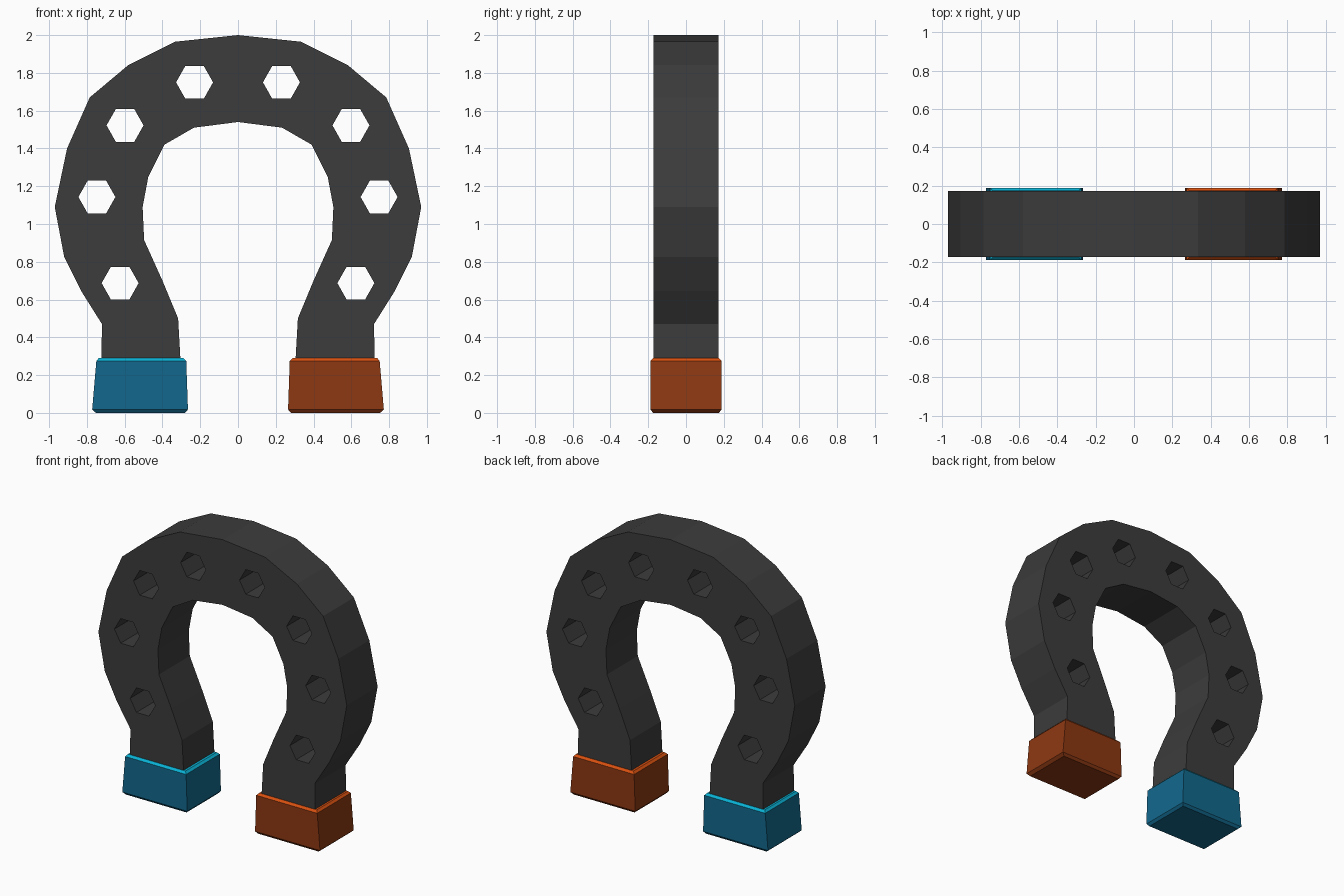
import bpy, bmesh, math

if "Cube" in bpy.data.objects:
    bpy.data.objects.remove(bpy.data.objects["Cube"])

def material(name, rgb):
    m = bpy.data.materials.new(name)
    m.diffuse_color = (*rgb, 1.0)
    m.use_nodes = True
    m.node_tree.nodes["Principled BSDF"].inputs["Base Color"].default_value = m.diffuse_color
    return m

grey = material("dark grey", (0.045, 0.045, 0.045))
blue = material("blue", (0.006, 0.14, 0.27))
cyan = material("cyan edge", (0.003, 0.44, 0.66))
rust = material("rust orange", (0.27, 0.04, 0.006))
orange = material("orange edge", (0.68, 0.08, 0.005))

def finish(name, bm, mats):
    bmesh.ops.remove_doubles(bm, verts=bm.verts, dist=0.0005)
    bmesh.ops.recalc_face_normals(bm, faces=bm.faces)
    me = bpy.data.meshes.new(name)
    bm.to_mesh(me)
    bm.free()
    for m in mats:
        me.materials.append(m)
    ob = bpy.data.objects.new(name, me)
    bpy.context.collection.objects.link(ob)
    return ob

# Horseshoe body: right half of the outline, from top outside and from foot inside
outer = [(0, 2.0), (0.333, 1.965), (0.58, 1.842), (0.785, 1.67), (0.905, 1.40),
         (0.97, 1.09), (0.92, 0.825), (0.83, 0.645), (0.72, 0.47), (0.725, 0.2)]
inner = [(0.30, 0.2), (0.317, 0.50), (0.40, 0.70), (0.497, 0.915), (0.505, 1.09),
         (0.475, 1.25), (0.39, 1.42), (0.233, 1.51), (0, 1.54)]
half = outer + inner
outline = half + [(-x, z) for x, z in reversed(half) if x > 0]

# Hexagonal holes along the arch
holes = []
for cx, cz in [(0.23, 1.75), (0.598, 1.522), (0.747, 1.143), (0.624, 0.687)]:
    for s in (-1, 1):
        holes.append([(s * cx + 0.098 * math.cos(i * math.pi / 3),
                       cz + 0.1 * math.sin(i * math.pi / 3)) for i in range(6)])

# Filled flat curve gives the plate with its holes
curve = bpy.data.curves.new("outline", "CURVE")
curve.dimensions = "2D"
curve.fill_mode = "BOTH"
curve.extrude = 0.172
for loop in [outline] + holes:
    sp = curve.splines.new("POLY")
    sp.points.add(len(loop) - 1)
    for p, (x, z) in zip(sp.points, loop):
        p.co = (x, z, 0, 1)
    sp.use_cyclic_u = True
tmp = bpy.data.objects.new("outline_helper", curve)
bpy.context.collection.objects.link(tmp)
bpy.context.view_layer.update()
mesh = tmp.evaluated_get(bpy.context.evaluated_depsgraph_get()).to_mesh()
bm = bmesh.new()
bm.from_mesh(mesh)
bpy.data.objects.remove(tmp)
for v in bm.verts:
    x, y, z = v.co
    v.co = (x, -z, y)
for f in bm.faces:
    f.material_index = 0
    f.smooth = False
finish("magnet_body", bm, [grey])

# Pole caps: tapered blocks with chamfered top and bottom edges
def pole_cap(name, side, mats):
    bm = bmesh.new()
    # z, inner x, outer x, half depth
    levels = [(0.0, 0.28, 0.752, 0.174), (0.018, 0.265, 0.772, 0.188),
              (0.275, 0.274, 0.75, 0.188), (0.29, 0.288, 0.737, 0.174)]
    rings = []
    for z, a, b, d in levels:
        rings.append([bm.verts.new((side * x, y, z))
                      for x, y in ((a, -d), (b, -d), (b, d), (a, d))])
    bm.faces.new(rings[0])
    bm.faces.new(rings[-1])
    for k in range(3):
        for i in range(4):
            j = (i + 1) % 4
            f = bm.faces.new((rings[k][i], rings[k][j], rings[k + 1][j], rings[k + 1][i]))
            f.material_index = 1 if k == 2 else 0
    bm.faces.ensure_lookup_table()
    bm.faces[1].material_index = 1
    finish(name, bm, mats)

pole_cap("left_pole_cap", -1, [blue, cyan])
pole_cap("right_pole_cap", 1, [rust, orange])
